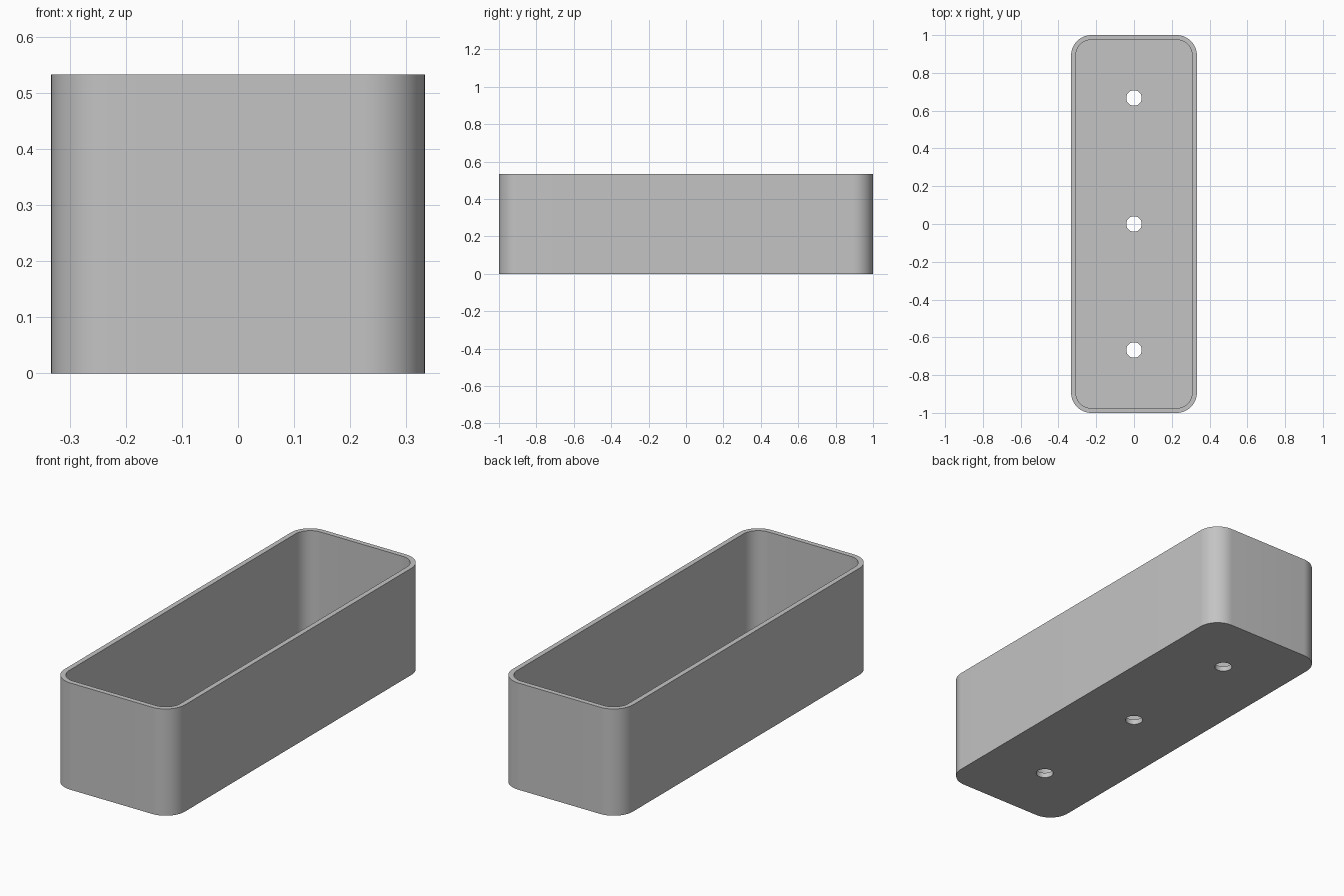
import bpy
import bmesh
from math import pi, sin, cos, radians

cube = bpy.data.objects.get("Cube")
if cube:
    bpy.data.objects.remove(cube, do_unlink=True)

HALF_X, HALF_Y, HEIGHT = 0.333, 1.0, 0.533
CORNER, WALL, FLOOR = 0.107, 0.025, 0.026
HOLE_RADIUS, HOLE_SPACING = 0.041, 0.667

grey = bpy.data.materials.new("matte grey")
grey.use_nodes = True
colour = (0.55, 0.55, 0.55, 1)
grey.diffuse_color = colour
grey.node_tree.nodes["Principled BSDF"].inputs["Base Color"].default_value = colour


def rounded_outline(hx, hy, r, steps=16):
    """Points of a rounded rectangle, counter-clockwise."""
    points = []
    for i, (sx, sy) in enumerate([(1, 1), (-1, 1), (-1, -1), (1, -1)]):
        for k in range(steps + 1):
            a = (i + k / steps) * pi / 2
            points.append((sx * (hx - r) + r * cos(a), sy * (hy - r) + r * sin(a)))
    return points


def prism(name, outline, z0, z1):
    """Extrude an outline from z0 up to z1."""
    bm = bmesh.new()
    base = bm.faces.new([bm.verts.new((x, y, z0)) for x, y in outline])
    top = bmesh.ops.extrude_face_region(bm, geom=[base], use_keep_orig=True)["geom"]
    bmesh.ops.translate(bm, vec=(0, 0, z1 - z0),
                        verts=[v for v in top if isinstance(v, bmesh.types.BMVert)])
    bmesh.ops.recalc_face_normals(bm, faces=bm.faces)
    mesh = bpy.data.meshes.new(name)
    bm.to_mesh(mesh)
    bm.free()
    mesh.materials.append(grey)
    obj = bpy.data.objects.new(name, mesh)
    bpy.context.collection.objects.link(obj)
    return obj


# Outer body, hollow interior and drainage holes
planter = prism("planter_box", rounded_outline(HALF_X, HALF_Y, CORNER), 0, HEIGHT)
cutters = [prism("cavity_cutter",
                 rounded_outline(HALF_X - WALL, HALF_Y - WALL, CORNER - WALL),
                 FLOOR, HEIGHT + 0.1)]
for i in (-1, 0, 1):
    circle = [(HOLE_RADIUS * cos(k * pi / 24), i * HOLE_SPACING + HOLE_RADIUS * sin(k * pi / 24))
              for k in range(48)]
    cutters.append(prism("drain_cutter", circle, -0.1, 0.1))

bpy.ops.object.select_all(action="DESELECT")
bpy.context.view_layer.objects.active = planter
planter.select_set(True)
for cutter in cutters:
    cutter.hide_render = True
    cut = planter.modifiers.new("cut", "BOOLEAN")
    cut.operation = "DIFFERENCE"
    cut.solver = "EXACT"
    cut.object = cutter
    bpy.ops.object.modifier_apply(modifier=cut.name)
    bpy.data.objects.remove(cutter, do_unlink=True)

# Smooth corners with crisp rims
bpy.ops.object.shade_smooth_by_angle(angle=radians(30))
